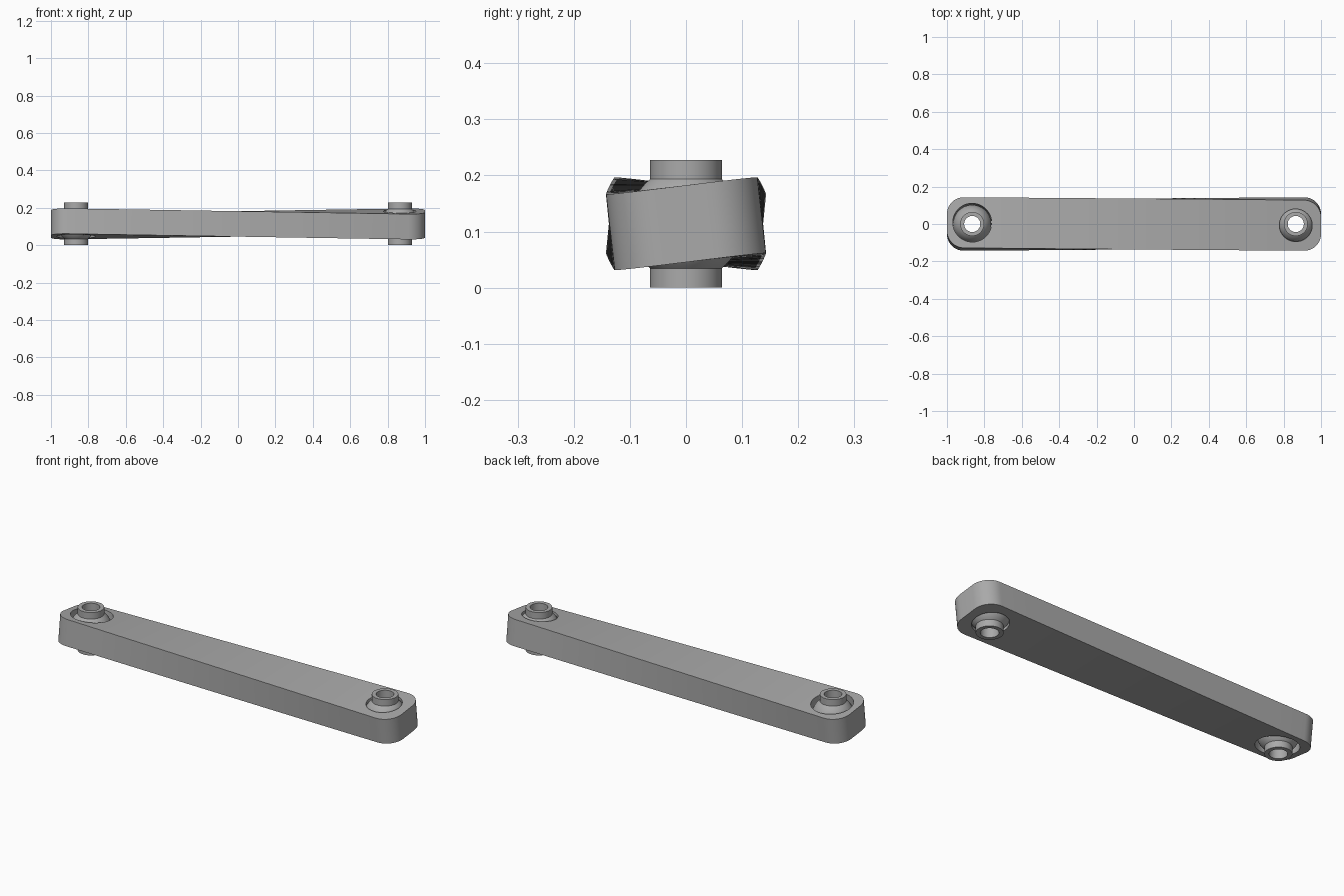
import bpy, bmesh, math
from mathutils import Matrix, Vector

cube = bpy.data.objects.get("Cube")
if cube:
    bpy.data.objects.remove(cube, do_unlink=True)

HALF_W, HALF_H, MID_Z = 0.136, 0.068, 0.114   # bar section and axis height
CORNER, TWIST = 0.09, math.radians(7)         # plan corner radius, twist per half
PIN_X, PIN_R, BORE_R, BALL_R = 0.865, 0.064, 0.043, 0.102

steel = bpy.data.materials.new("grey steel")
steel.use_nodes = True
steel.diffuse_color = (0.4, 0.4, 0.4, 1)
steel.node_tree.nodes["Principled BSDF"].inputs["Base Color"].default_value = (0.4, 0.4, 0.4, 1)


def add_object(name, bm):
    bmesh.ops.recalc_face_normals(bm, faces=bm.faces)
    mesh = bpy.data.meshes.new(name)
    bm.to_mesh(mesh)
    bm.free()
    mesh.materials.append(steel)
    obj = bpy.data.objects.new(name, mesh)
    bpy.context.collection.objects.link(obj)
    return obj


def select_only(obj):
    bpy.ops.object.select_all(action='DESELECT')
    obj.select_set(True)
    bpy.context.view_layer.objects.active = obj


# Bar: rounded plan outline, extruded and sliced along its length
bm = bmesh.new()
outline = []
for i, (sx, sy) in enumerate(((1, 1), (-1, 1), (-1, -1), (1, -1))):
    for k in range(13):
        a = (i + k / 12) * math.pi / 2
        outline.append(bm.verts.new((sx * (1 - CORNER) + CORNER * math.cos(a),
                                     sy * (HALF_W - CORNER) + CORNER * math.sin(a), -HALF_H)))
base = bm.faces.new(outline)
top = bmesh.ops.extrude_face_region(bm, geom=[base])["geom"]
bmesh.ops.translate(bm, vec=(0, 0, 2 * HALF_H),
                    verts=[g for g in top if isinstance(g, bmesh.types.BMVert)])
for k in range(-12, 13):
    bmesh.ops.bisect_plane(bm, geom=bm.verts[:] + bm.edges[:] + bm.faces[:],
                           plane_co=(k * 0.06, 0, 0), plane_no=(1, 0, 0))
bar = add_object("twisted_bar", bm)

# Sockets: a wider hole at one end than at the other
for side, radius in ((-1, 0.104), (1, 0.088)):
    bm = bmesh.new()
    bmesh.ops.create_cone(bm, cap_ends=True, segments=64, radius1=radius, radius2=radius,
                          depth=0.4, matrix=Matrix.Translation((side * PIN_X, 0, 0)))
    cutter = add_object("socket_cutter", bm)
    cutter.hide_render = True
    mod = bar.modifiers.new("socket", 'BOOLEAN')
    mod.operation, mod.solver, mod.object = 'DIFFERENCE', 'EXACT', cutter
    select_only(bar)
    bpy.ops.object.modifier_apply(modifier=mod.name)
    bpy.data.objects.remove(cutter, do_unlink=True)

# Twist the bar evenly about its long axis
for v in bar.data.vertices:
    v.co = Matrix.Rotation(TWIST * v.co.x, 3, 'X') @ v.co + Vector((0, 0, MID_Z))
select_only(bar)
bpy.ops.object.shade_smooth_by_angle(angle=math.radians(30))

# Ball bushings: a sphere band between two necks, with a through bore
neck_z = math.sqrt(BALL_R ** 2 - PIN_R ** 2)
lat = math.asin(neck_z / BALL_R)
arc = [(BALL_R * math.cos(lat * k / 10), BALL_R * math.sin(lat * k / 10)) for k in range(-10, 11)]
profile = [(BORE_R, -MID_Z), (PIN_R, -MID_Z)] + arc + [(PIN_R, MID_Z), (BORE_R, MID_Z)]
for side, name in ((-1, "right_ball_bushing"), (1, "left_ball_bushing")):
    bm = bmesh.new()
    ring = [bm.verts.new((r, 0, z + MID_Z)) for r, z in profile]
    edges = [bm.edges.new((a, b)) for a, b in zip(ring, ring[1:] + ring[:1])]
    bmesh.ops.spin(bm, geom=ring + edges, cent=(0, 0, 0), axis=(0, 0, 1),
                   angle=math.tau, steps=64, use_merge=True)
    bmesh.ops.remove_doubles(bm, verts=bm.verts, dist=1e-5)
    bmesh.ops.translate(bm, verts=bm.verts, vec=(side * PIN_X, 0, 0))
    select_only(add_object(name, bm))
    bpy.ops.object.shade_smooth_by_angle(angle=math.radians(30))
